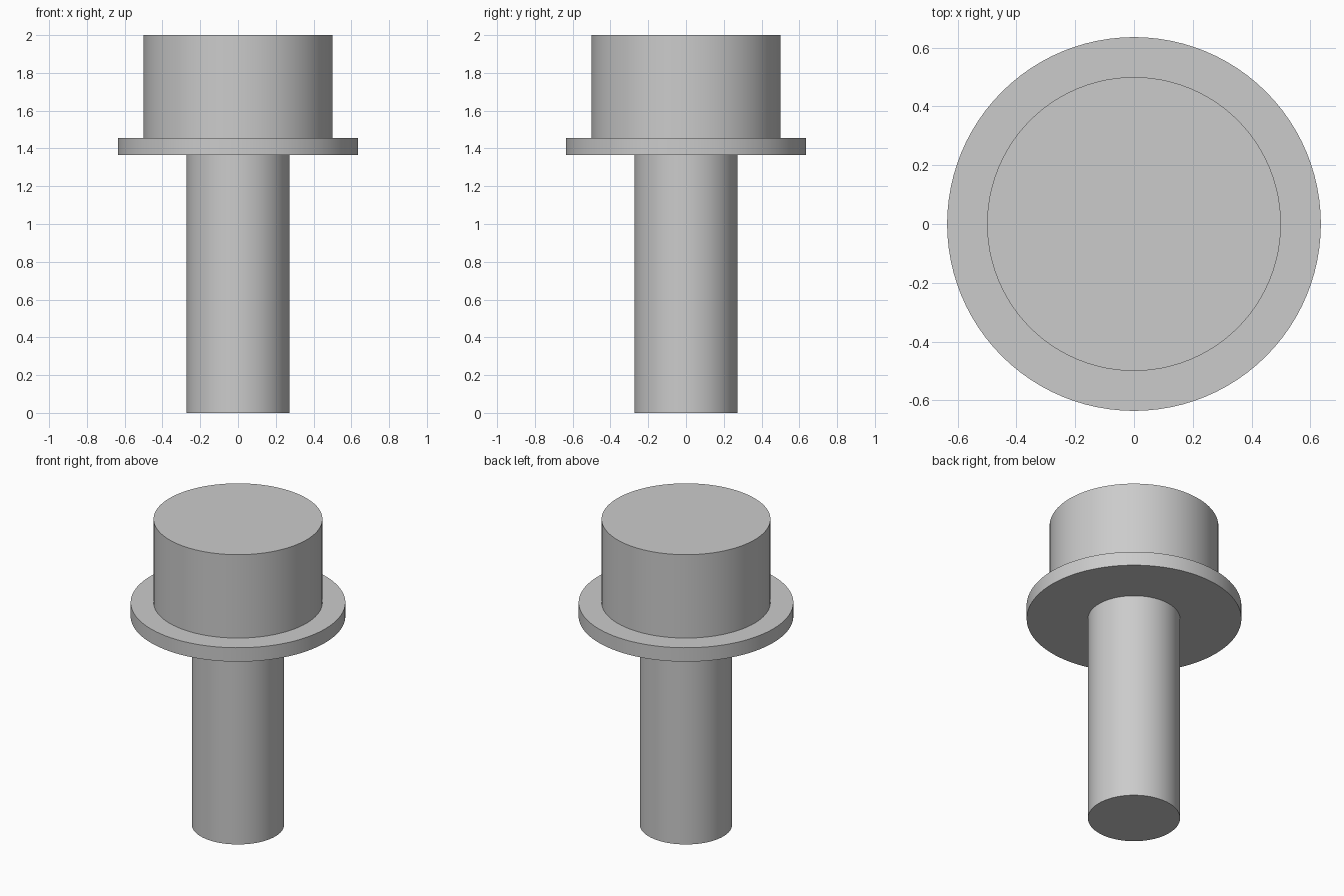
import bpy
import math

cube = bpy.data.objects.get("Cube")
if cube:
    bpy.data.objects.remove(cube, do_unlink=True)

# Single grey metal colour
GREY = (0.6, 0.6, 0.6, 1.0)
metal = bpy.data.materials.new("grey_metal")
metal.use_nodes = True
metal.diffuse_color = GREY
for node in metal.node_tree.nodes:
    if node.type == "BSDF_PRINCIPLED":
        node.inputs["Base Color"].default_value = GREY


def disc(name, radius, bottom, top):
    """Upright cylinder between two heights, smooth sides and sharp rims."""
    bpy.ops.mesh.primitive_cylinder_add(
        vertices=96, radius=radius, depth=top - bottom,
        location=(0, 0, (bottom + top) / 2))
    obj = bpy.context.object
    obj.name = obj.data.name = name
    obj.data.materials.append(metal)
    bpy.ops.object.shade_smooth_by_angle(angle=math.radians(30))
    return obj


# Stacked parts, from the floor up
FLANGE_BOTTOM, FLANGE_TOP = 1.364, 1.455
disc("shank", 0.273, 0, FLANGE_BOTTOM)
disc("flange", 0.636, FLANGE_BOTTOM, FLANGE_TOP)
disc("head", 0.5, FLANGE_TOP, 2)
